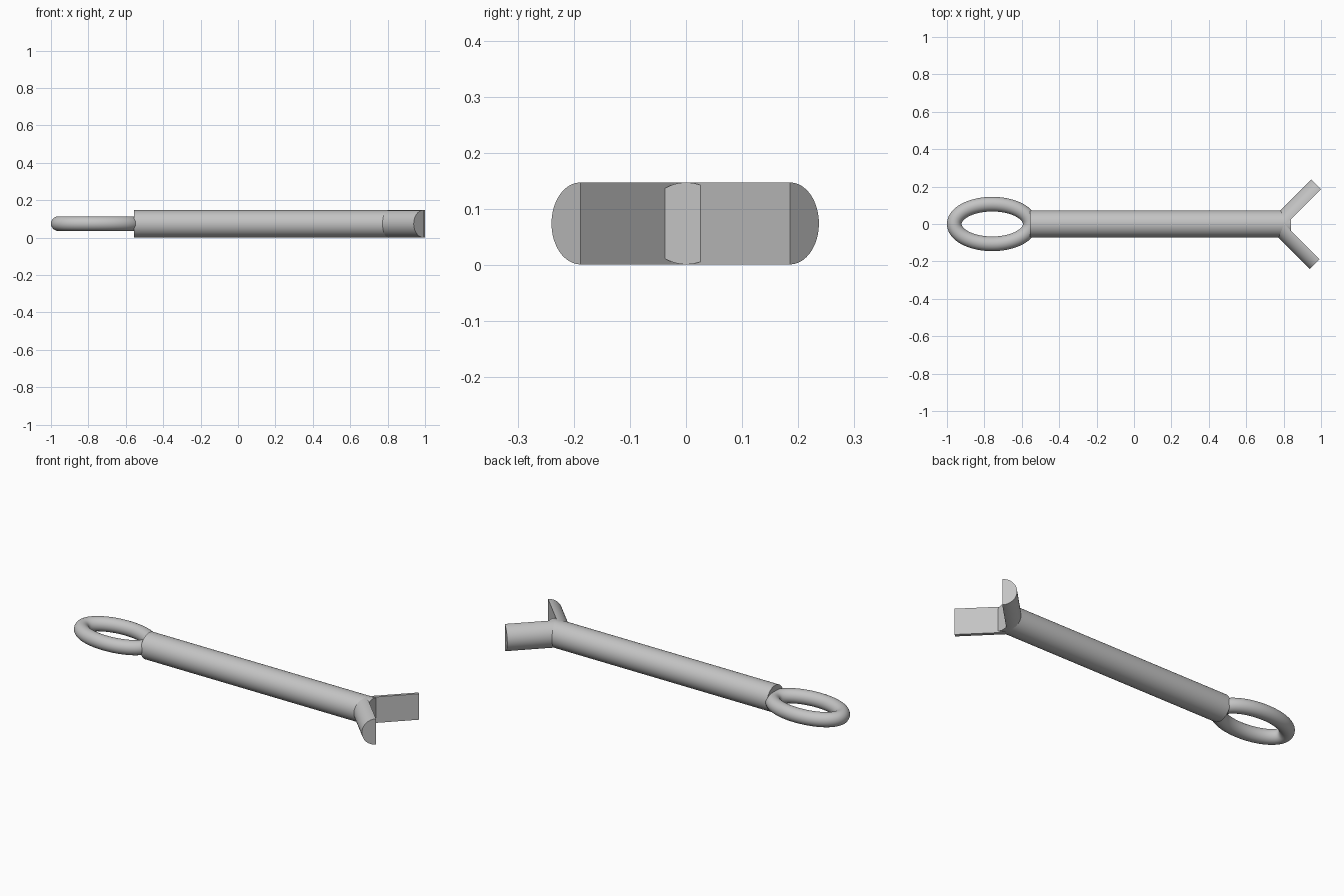
import bpy, bmesh, math
from mathutils import Matrix, Vector

cube = bpy.data.objects.get("Cube")
if cube:
    bpy.data.objects.remove(cube, do_unlink=True)

R = 0.073          # shaft radius
ZC = 0.074         # height of the centre line
TUBE = 0.039       # ring wire radius

steel = bpy.data.materials.new("steel grey")
steel.use_nodes = True
grey = (0.55, 0.55, 0.55, 1)
steel.diffuse_color = grey
steel.node_tree.nodes["Principled BSDF"].inputs["Base Color"].default_value = grey


def finish(name, bm):
    """Turn a bmesh into a smooth-shaded object with sharp rims."""
    bmesh.ops.recalc_face_normals(bm, faces=bm.faces)
    mesh = bpy.data.meshes.new(name)
    bm.to_mesh(mesh)
    bm.free()
    mesh.materials.append(steel)
    obj = bpy.data.objects.new(name, mesh)
    bpy.context.collection.objects.link(obj)
    bpy.ops.object.select_all(action="DESELECT")
    obj.select_set(True)
    bpy.context.view_layer.objects.active = obj
    bpy.ops.object.shade_smooth_by_angle(angle=math.radians(35))
    return obj


def extrude_profile(name, points, direction):
    """Extrude a closed flat outline along a direction."""
    bm = bmesh.new()
    face = bm.faces.new([bm.verts.new(p) for p in points])
    out = bmesh.ops.extrude_face_region(bm, geom=[face], use_keep_orig=True)
    moved = [g for g in out["geom"] if isinstance(g, bmesh.types.BMVert)]
    bmesh.ops.translate(bm, verts=moved, vec=direction)
    return finish(name, bm)


# Round shaft
start, end = -0.555, 0.84
circle = [(start, R * math.cos(t), ZC + R * math.sin(t))
          for t in (math.tau * i / 64 for i in range(64))]
extrude_profile("shaft", circle, Vector((end - start, 0, 0)))

# Two half-round prongs splayed at 45 degrees, flat sides facing each other
for name, side, root, length in (("left_prong", 1, 0.814, 0.262),
                                 ("right_prong", -1, 0.803, 0.266)):
    along = Vector((1, side, 0)).normalized()
    outward = Vector((-1, side, 0)).normalized()
    base = Vector((root, 0, ZC))
    half = [base + outward * (R * math.sin(t)) + Vector((0, 0, R * math.cos(t)))
            for t in (math.pi * i / 32 for i in range(33))]
    extrude_profile(name, half, along * length)

# Oval wire ring with a constant round section
A, B, CX = 0.203, 0.106, -0.758
STEPS, SIDES = 96, 32
bm = bmesh.new()
loops = []
for i in range(STEPS):
    t = math.tau * i / STEPS
    centre = Vector((CX + A * math.cos(t), B * math.sin(t), ZC + 0.001))
    normal = Vector((B * math.cos(t), A * math.sin(t), 0)).normalized()
    loops.append([bm.verts.new(centre + normal * (TUBE * math.cos(s))
                               + Vector((0, 0, TUBE * math.sin(s))))
                  for s in (math.tau * j / SIDES for j in range(SIDES))])
for i in range(STEPS):
    a, b = loops[i], loops[(i + 1) % STEPS]
    for j in range(SIDES):
        k = (j + 1) % SIDES
        bm.faces.new((a[j], a[k], b[k], b[j]))
finish("ring", bm)
